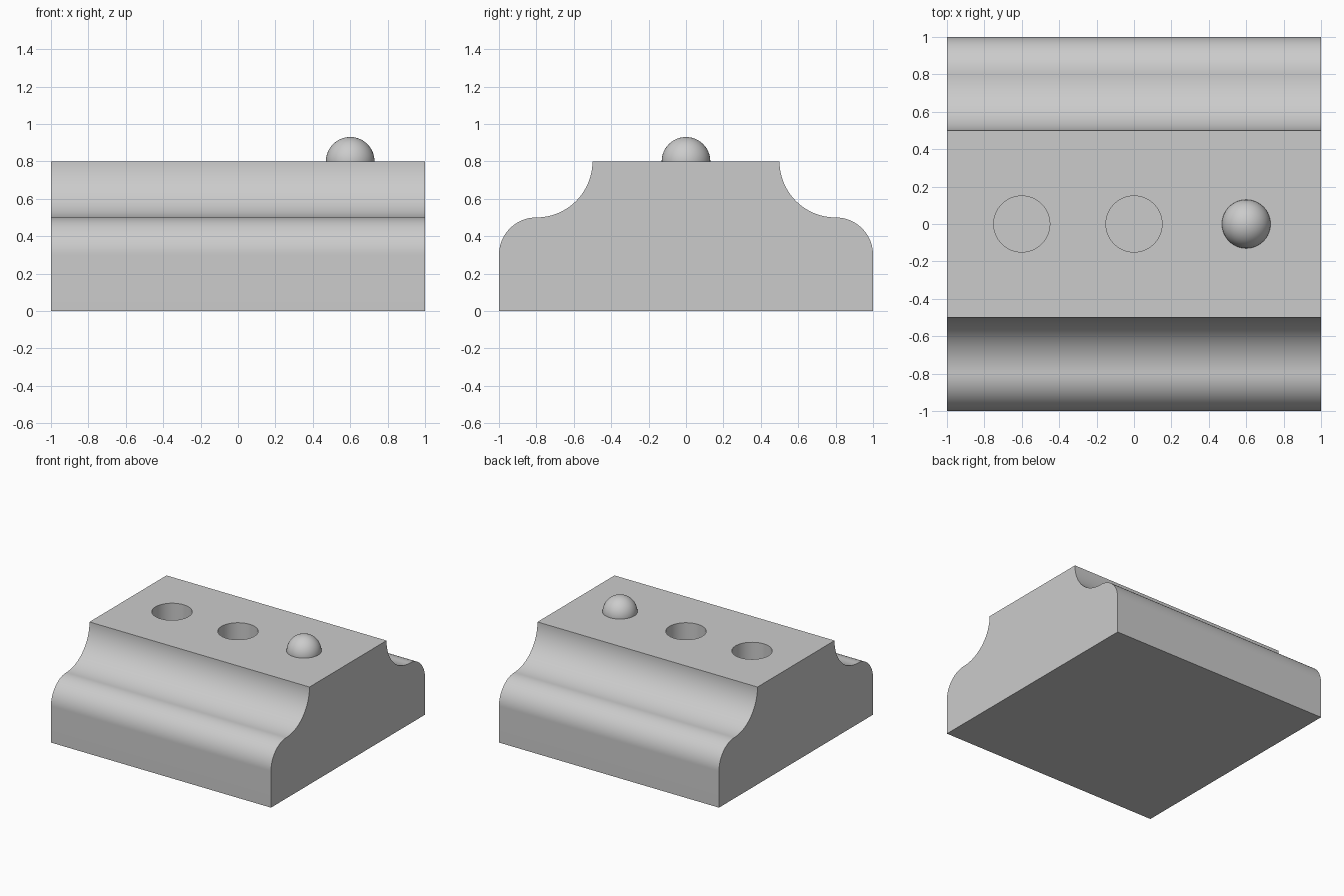
import bpy
import bmesh
from math import cos, sin, pi

if "Cube" in bpy.data.objects:
    bpy.data.objects.remove(bpy.data.objects["Cube"], do_unlink=True)

SEGMENTS = 32
TOP = 0.8
HOLE_DEPTH = 0.4


def make_material(name, color):
    mat = bpy.data.materials.new(name)
    mat.use_nodes = True
    mat.diffuse_color = color
    mat.node_tree.nodes["Principled BSDF"].inputs["Base Color"].default_value = color
    return mat


def arc(cy, cz, radius, start, end):
    """Points along a circular arc in the y-z plane."""
    steps = [start + (end - start) * i / SEGMENTS for i in range(SEGMENTS + 1)]
    return [(cy + radius * cos(a), cz + radius * sin(a)) for a in steps]


def smooth(obj):
    bpy.ops.object.select_all(action="DESELECT")
    obj.select_set(True)
    bpy.context.view_layer.objects.active = obj
    bpy.ops.object.shade_smooth_by_angle(angle=pi / 6)


grey = make_material("light grey", (0.6, 0.6, 0.6, 1))

# Moulded block: rounded shoulder and cove, mirrored front to back
shoulder = arc(0.8, 0.3, 0.2, 0, pi / 2)
cove = arc(0.8, TOP, 0.3, -pi / 2, -pi)
half = [(1, 0)] + shoulder + cove[1:]
outline = half + [(-y, z) for y, z in reversed(half)]

bm = bmesh.new()
cap = bm.faces.new([bm.verts.new((-1, y, z)) for y, z in outline])
swept = bmesh.ops.extrude_face_region(bm, geom=[cap], use_keep_orig=True)
moved = [v for v in swept["geom"] if isinstance(v, bmesh.types.BMVert)]
bmesh.ops.translate(bm, verts=moved, vec=(2, 0, 0))
bmesh.ops.recalc_face_normals(bm, faces=bm.faces)
mesh = bpy.data.meshes.new("moulded_block")
bm.to_mesh(mesh)
bm.free()
block = bpy.data.objects.new("moulded_block", mesh)
bpy.context.collection.objects.link(block)
mesh.materials.append(grey)

# Two blind round holes in the top
for x in (-0.6, 0):
    bpy.ops.mesh.primitive_cylinder_add(
        vertices=64, radius=0.15, depth=2 * HOLE_DEPTH, location=(x, 0, TOP))
    cutter = bpy.context.object
    cutter.name = "hole_cutter"
    cutter.hide_render = True
    cutter.data.materials.append(grey)
    cut = block.modifiers.new("hole", "BOOLEAN")
    cut.operation = "DIFFERENCE"
    cut.solver = "EXACT"
    cut.object = cutter
    bpy.context.view_layer.objects.active = block
    bpy.ops.object.modifier_apply(modifier=cut.name)
    bpy.data.objects.remove(cutter, do_unlink=True)
smooth(block)

# Ball half sunk into the top
bpy.ops.mesh.primitive_uv_sphere_add(
    segments=64, ring_count=32, radius=0.13, location=(0.6, 0, TOP))
ball = bpy.context.object
ball.name = "ball"
ball.data.materials.append(grey)
smooth(ball)
